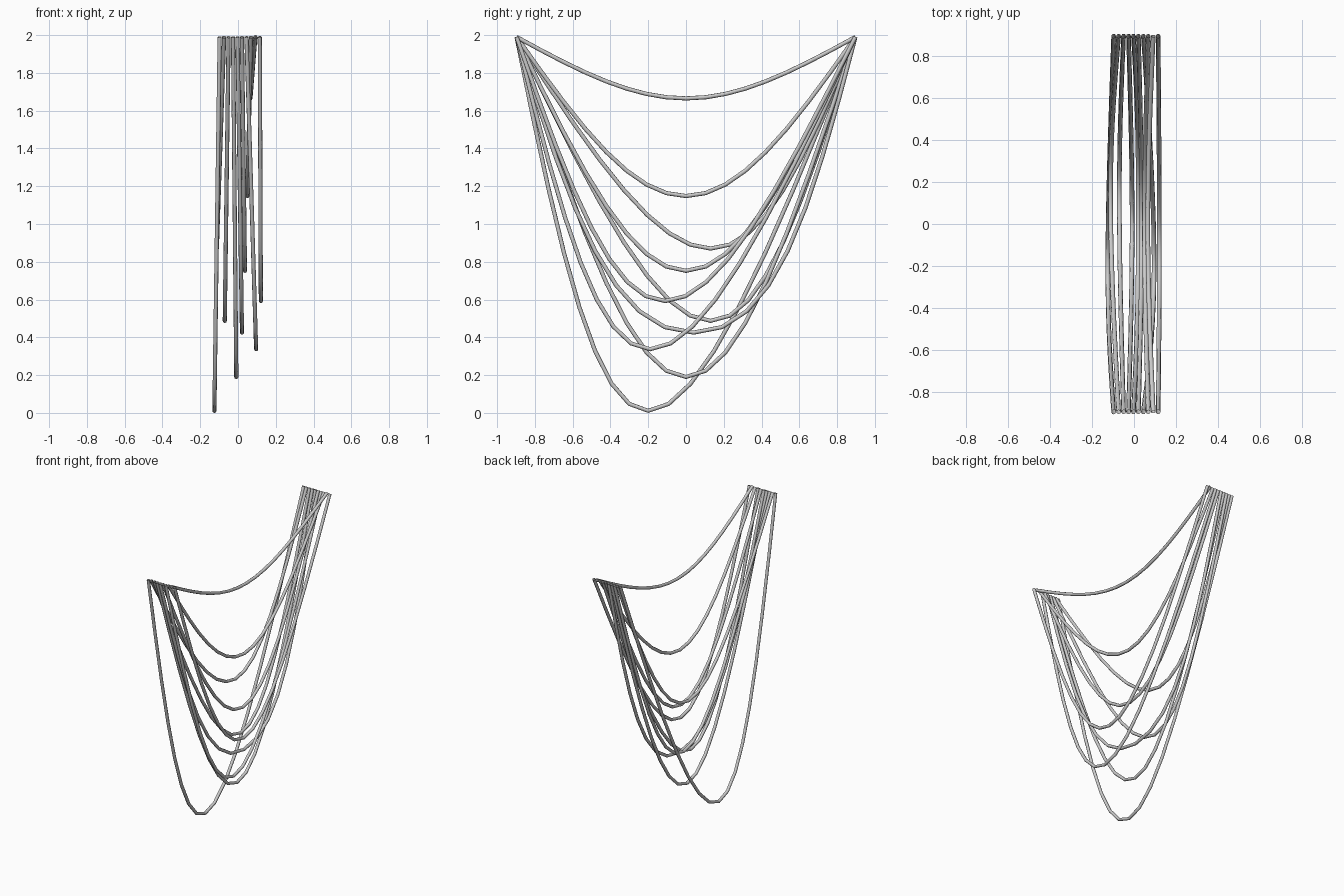
import bpy

if "Cube" in bpy.data.objects:
    bpy.data.objects.remove(bpy.data.objects["Cube"])

RADIUS = 0.011
END_Y, END_Z = 0.897, 1.99
FIRST_X, STEP_X = -0.097, 0.0236

# lowest point (x, y, z) and handle length of each cable, in order along x
LOWS = [
    (-0.125, -0.20, 0.011, 0.28),
    (-0.112, 0.13, 0.87, 0.28),
    (-0.070, 0.13, 0.487, 0.28),
    (-0.009, 0.00, 0.19, 0.28),
    (0.021, 0.04, 0.425, 0.43),
    (0.037, 0.00, 0.752, 0.28),
    (0.096, -0.19, 0.337, 0.28),
    (0.050, 0.00, 1.148, 0.28),
    (0.066, 0.00, 1.665, 0.28),
    (0.121, -0.11, 0.592, 0.28),
]


def hanging_cable(name, top_x, lx, ly, lz, h):
    data = bpy.data.curves.new(name, 'CURVE')
    data.dimensions = '3D'
    data.resolution_u = 8
    data.bevel_depth = RADIUS
    data.bevel_resolution = 2
    spline = data.splines.new('BEZIER')
    spline.bezier_points.add(2)
    pts = spline.bezier_points
    for p in pts:
        p.handle_left_type = p.handle_right_type = 'FREE'

    # sagging middle with level handles
    pts[1].co = (lx, ly, lz)
    pts[1].handle_left = (lx, ly - h, lz)
    pts[1].handle_right = (lx, ly + h, lz)

    # both fixed ends, handles leaning down into the sag
    for p, side in ((pts[0], -1), (pts[2], 1)):
        span = abs(side * END_Y - ly)
        inner = (lx + (top_x - lx) * 0.4,
                 ly + side * (h + (span - h) * 0.43),
                 lz + (END_Z - lz) * 0.405)
        p.co = (top_x, side * END_Y, END_Z)
        p.handle_left = p.handle_right = inner

    obj = bpy.data.objects.new(name, data)
    bpy.context.collection.objects.link(obj)

    # turn the tube into a smooth mesh
    bpy.ops.object.select_all(action='DESELECT')
    obj.select_set(True)
    bpy.context.view_layer.objects.active = obj
    bpy.ops.object.convert(target='MESH')
    bpy.ops.object.shade_smooth()


# row of cables
for i, low in enumerate(LOWS):
    hanging_cable(f"hanging_cable_{i + 1}", FIRST_X + i * STEP_X, *low)
